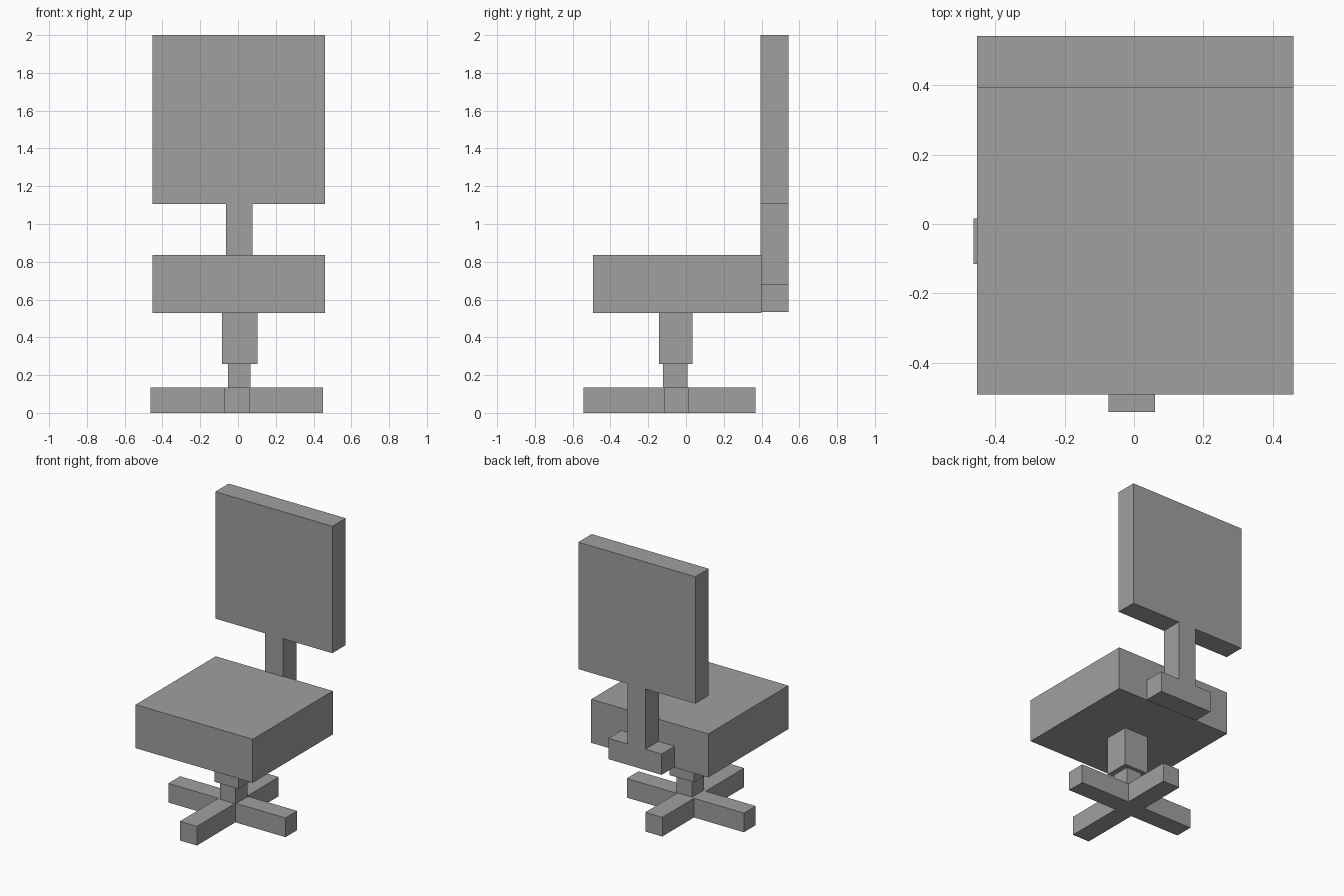
import bpy
import bmesh
from mathutils import Vector

if "Cube" in bpy.data.objects:
    bpy.data.objects.remove(bpy.data.objects["Cube"], do_unlink=True)

# One plain grey for every part
GREY = (0.35, 0.35, 0.35, 1.0)
grey = bpy.data.materials.new("plain grey")
grey.use_nodes = True
grey.diffuse_color = GREY
grey.node_tree.nodes["Principled BSDF"].inputs["Base Color"].default_value = GREY


def prism(name, outline, depth):
    """Extrude a flat outline along the depth vector into a solid part."""
    bm = bmesh.new()
    face = bm.faces.new([bm.verts.new(p) for p in outline])
    new = bmesh.ops.extrude_face_region(bm, geom=[face])["geom"]
    verts = [v for v in new if isinstance(v, bmesh.types.BMVert)]
    bmesh.ops.translate(bm, verts=verts, vec=Vector(depth))
    bmesh.ops.recalc_face_normals(bm, faces=bm.faces)
    mesh = bpy.data.meshes.new(name)
    bm.to_mesh(mesh)
    bm.free()
    mesh.materials.append(grey)
    obj = bpy.data.objects.new(name, mesh)
    bpy.context.collection.objects.link(obj)
    return obj


def box(name, x, y, z):
    """Box from its (min, max) range on each axis."""
    outline = [(x[0], y[0], z[0]), (x[1], y[0], z[0]),
               (x[1], y[1], z[0]), (x[0], y[1], z[0])]
    return prism(name, outline, (0, 0, z[1] - z[0]))


# Cross-shaped foot: a long arm on each axis, joined in one outline
ax0, ax1, ay0, ay1 = -0.463, 0.451, -0.543, 0.368   # arm tips
cx0, cx1, cy0, cy1 = -0.073, 0.060, -0.115, 0.016   # arm sides
cross = [(cx0, ay0), (cx1, ay0), (cx1, cy0), (ax1, cy0), (ax1, cy1), (cx1, cy1),
         (cx1, ay1), (cx0, ay1), (cx0, cy1), (ax0, cy1), (ax0, cy0), (cx0, cy0)]
prism("foot_cross", [(x, y, 0) for x, y in cross], (0, 0, 0.135))

# Two-stage column
box("lower_column", (-0.054, 0.067), (-0.122, 0.008), (0.135, 0.258))
box("upper_column", (-0.085, 0.103), (-0.143, 0.034), (0.258, 0.53))

# Seat: base slab with a cushion of the same size on top
SEAT_X, SEAT_Y = (-0.453, 0.46), (-0.493, 0.399)
box("seat_base", SEAT_X, SEAT_Y, (0.53, 0.688))
box("seat_cushion", SEAT_X, SEAT_Y, (0.688, 0.837))

# Back support: wide bracket with a narrow post, an upside-down T
BACK_Y = (0.394, 0.543)
tee = [(-0.19, 0.533), (0.225, 0.533), (0.225, 0.68), (0.077, 0.68),
       (0.077, 1.105), (-0.064, 1.105), (-0.064, 0.68), (-0.19, 0.68)]
prism("back_support", [(x, BACK_Y[0], z) for x, z in tee],
      (0, BACK_Y[1] - BACK_Y[0], 0))

# Backrest panel
box("backrest", SEAT_X, BACK_Y, (1.105, 2.0))
